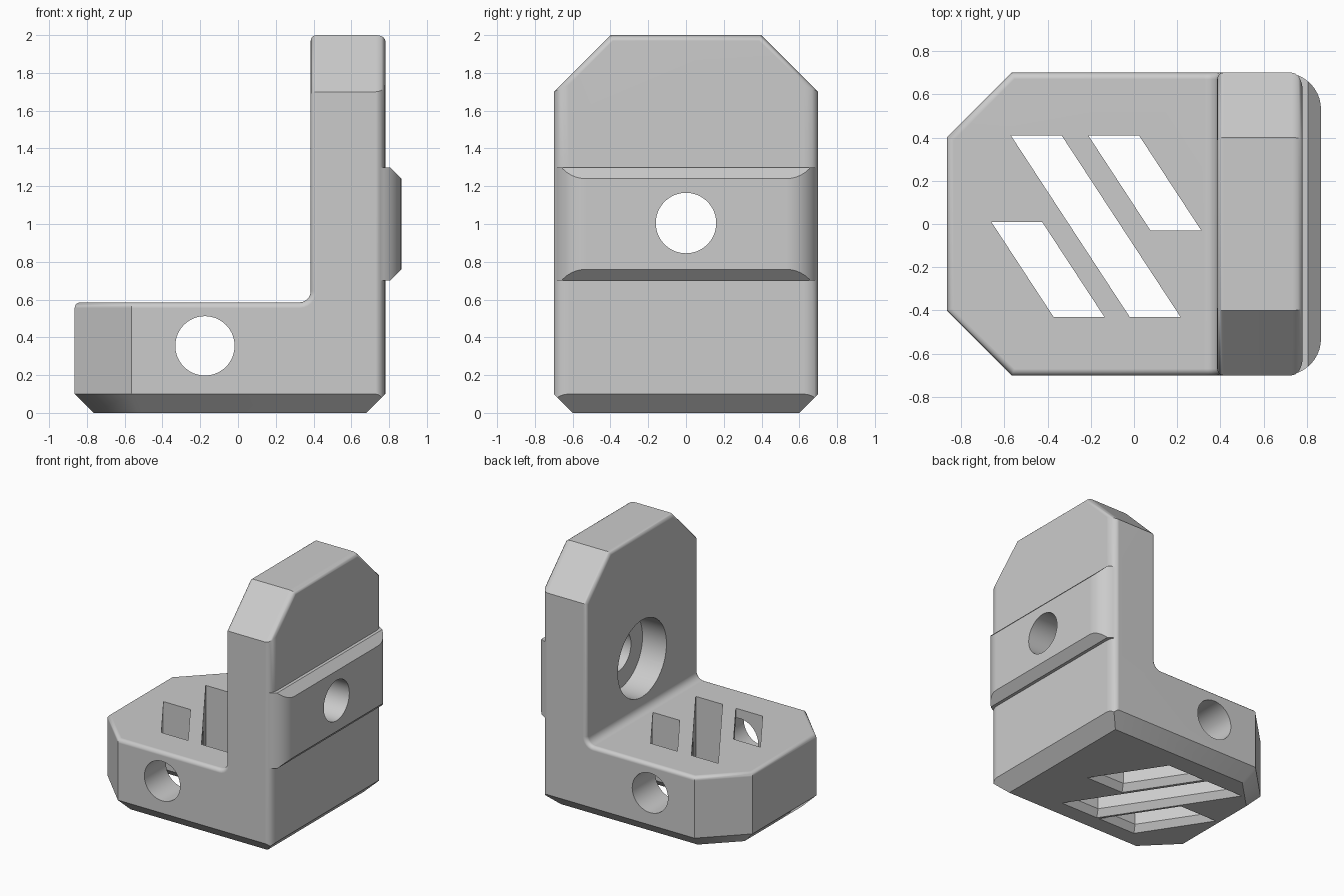
import bpy, bmesh, math
from mathutils import Vector

if "Cube" in bpy.data.objects:
    bpy.data.objects.remove(bpy.data.objects["Cube"])

X0, X1, WALL, HALF, FLOOR, TOP = -0.865, 0.78, 0.385, 0.7, 0.585, 2.0


def new_object(name, bm):
    bmesh.ops.recalc_face_normals(bm, faces=bm.faces)
    mesh = bpy.data.meshes.new(name)
    bm.to_mesh(mesh)
    bm.free()
    obj = bpy.data.objects.new(name, mesh)
    bpy.context.collection.objects.link(obj)
    return obj


def loft(rings):
    """Closed solid through rings of 3D points."""
    bm = bmesh.new()
    rows = [[bm.verts.new(p) for p in ring] for ring in rings]
    n = len(rows[0])
    for a, b in zip(rows, rows[1:]):
        for i in range(n):
            j = (i + 1) % n
            bm.faces.new((a[i], a[j], b[j], b[i]))
    bm.faces.new(rows[0])
    bm.faces.new(rows[-1])
    bmesh.ops.recalc_face_normals(bm, faces=bm.faces)
    return bm


def slice_off(bm, point, normal):
    """Remove everything beyond a plane and cap the cut."""
    geom = bm.verts[:] + bm.edges[:] + bm.faces[:]
    cut = bmesh.ops.bisect_plane(bm, geom=geom, plane_co=point, plane_no=normal,
                                 dist=1e-5, clear_outer=True)["geom_cut"]
    edges = [e for e in cut if isinstance(e, bmesh.types.BMEdge)]
    bmesh.ops.holes_fill(bm, edges=edges, sides=0)
    bmesh.ops.recalc_face_normals(bm, faces=bm.faces)


def bake(obj):
    """Apply all modifiers."""
    graph = bpy.context.evaluated_depsgraph_get()
    mesh = bpy.data.meshes.new_from_object(obj.evaluated_get(graph))
    obj.modifiers.clear()
    obj.data = mesh


def combine(obj, other, operation):
    mod = obj.modifiers.new(operation, 'BOOLEAN')
    mod.operation, mod.solver, mod.object = operation, 'EXACT', other
    bake(obj)
    bpy.data.objects.remove(other)


def arc(cx, cy, r, start, end, steps):
    angles = [math.radians(start + (end - start) * i / steps) for i in range(steps + 1)]
    return [(cx + r * math.cos(a), cy + r * math.sin(a)) for a in angles]


def cylinder(name, axis, center, radius, start, end):
    circle = arc(*center, radius, 0, 360, 64)[:-1]
    put = (lambda u, v, d: (d, u, v)) if axis == 'X' else (lambda u, v, d: (u, d, v))
    return new_object(name, loft([[put(u, v, d) for u, v in circle] for d in (start, end)]))


# L-shaped body with a filleted inner corner
r = 0.06
profile = [(X0, 0), (X1, 0), (X1, TOP), (WALL, TOP)]
profile += arc(WALL - r, FLOOR + r, r, 0, -90, 6) + [(X0, FLOOR)]
bm = loft([[(x, y, z) for x, z in profile] for y in (-HALF, HALF)])

# Clipped corners on the foot and the wall
for s in (-1, 1):
    slice_off(bm, (X0, s * 0.4, 0), (-1, s, 0))
    slice_off(bm, (0, s * 0.4, TOP), (0, s, 1))

# Rounded edges: large on the outer uprights, small round the inner outline
weight = bm.edges.layers.float.new("bevel_weight_edge")
for e in bm.edges:
    a, b = (v.co for v in e.verts)
    if len(e.link_faces) != 2 or e.calc_face_angle_signed() < 0.5:
        continue
    outer = min(a.x, b.x) > X1 - 0.01
    if outer and min(abs(a.y), abs(b.y)) > HALF - 0.01 and abs(a.y - b.y) < 0.01:
        e[weight] = 1.0
    elif min(a.z, b.z) > FLOOR - 0.01 and not (a.z > 1 and abs(a.x - b.x) > 0.3):
        e[weight] = 0.38
body = new_object("corner_bracket", bm)
mod = body.modifiers.new("rounding", 'BEVEL')
mod.limit_method, mod.width, mod.segments = 'WEIGHT', 0.08, 5
bake(body)

# Chamfer round the underside
bm = bmesh.new()
bm.from_mesh(body.data)
c = 0.1
for s in (-1, 1):
    slice_off(bm, (0, s * HALF, c), (0, s, -1))
    n = Vector((-1, s, 0)).normalized()
    slice_off(bm, (X0, s * 0.4, c), n - Vector((0, 0, 1)))
slice_off(bm, (X0, 0, c), (-1, 0, -1))
slice_off(bm, (X1, 0, c), (1, 0, -1))
bm.to_mesh(body.data)
bm.free()

# Raised rail across the outer face
plan = arc(0.695, -0.53, 0.17, -90, 0, 10) + arc(0.695, 0.53, 0.17, 0, 90, 10)
bm = loft([[(x, y, z) for x, y in plan] for z in (0.7, 1.3)])
slice_off(bm, (0.865, 0, 1.24), (1, 0, 1))
slice_off(bm, (0.865, 0, 0.76), (1, 0, -1))
combine(body, new_object("rail", bm), 'UNION')

# Screw holes and counterbore
for args in (("foot_hole", 'Y', (-0.175, 0.355), 0.157, -1, 1),
             ("wall_hole", 'X', (0, 1.005), 0.16, 0.2, 1.2),
             ("counterbore", 'X', (0, 1.005), 0.305, 0.2, WALL + 0.21)):
    combine(body, cylinder(*args), 'DIFFERENCE')


# Slanted slots, flared at the underside
def slot_ring(x, top, bottom, grow, z):
    lean, wide = 0.655, 0.235
    side = 1.195 * grow
    hi, lo = top + grow, bottom - grow
    left = lambda y: x + (top - y) * lean
    return [(left(hi) - side, hi, z), (left(hi) + wide + side, hi, z),
            (left(lo) + wide + side, lo, z), (left(lo) - side, lo, z)]


for x, top, bottom in ((-0.57, 0.41, -0.43), (-0.212, 0.41, -0.03), (-0.66, 0.01, -0.43)):
    rings = [slot_ring(x, top, bottom, g, z) for g, z in ((0.048, -0.01), (0, 0.05), (0, 0.8))]
    combine(body, new_object("slot", loft(rings)), 'DIFFERENCE')

# Plain grey finish
grey = bpy.data.materials.new("plain_grey")
grey.use_nodes = True
color = (0.6, 0.6, 0.6, 1)
grey.diffuse_color = color
grey.node_tree.nodes["Principled BSDF"].inputs["Base Color"].default_value = color
body.data.materials.clear()
body.data.materials.append(grey)
for p in body.data.polygons:
    p.material_index = 0

bpy.ops.object.select_all(action='DESELECT')
body.select_set(True)
bpy.context.view_layer.objects.active = body
bpy.ops.object.shade_smooth_by_angle(angle=math.radians(32))
body.modifiers.new("even_shading", 'WEIGHTED_NORMAL').keep_sharp = True
